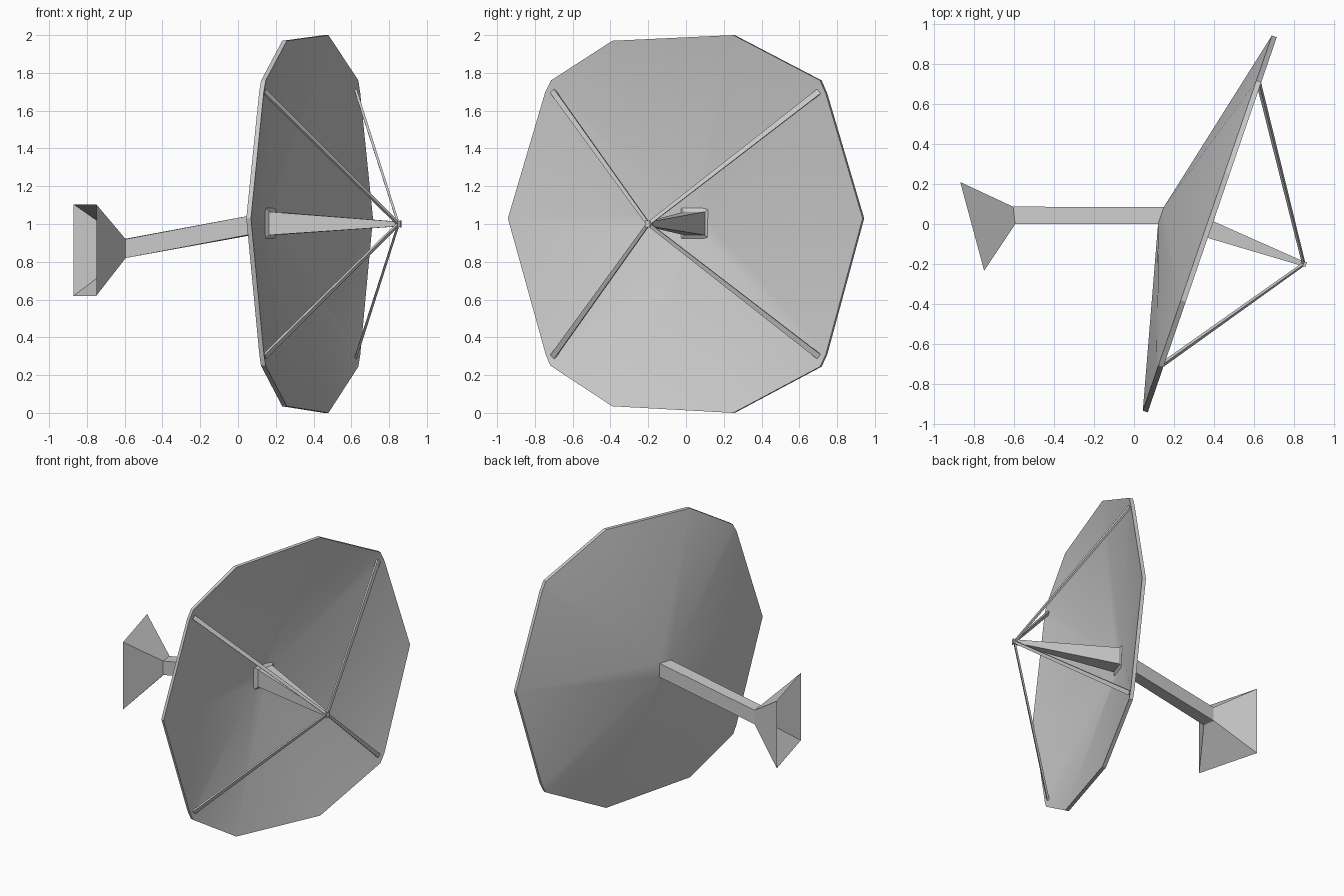
import bpy
from mathutils import Vector

if "Cube" in bpy.data.objects:
    bpy.data.objects.remove(bpy.data.objects["Cube"])

AXIS = Vector((0.9456, -0.3253, 0))    # direction the dish points
SIDE = Vector((0.3253, 0.9456, 0))
UP = Vector((0, 0, 1))


def make(name, verts, faces, smooth=False):
    me = bpy.data.meshes.new(name)
    me.from_pydata([tuple(v) for v in verts], [], faces)
    me.update()
    ob = bpy.data.objects.new(name, me)
    bpy.context.collection.objects.link(ob)
    if smooth:
        bpy.ops.object.select_all(action='DESELECT')
        ob.select_set(True)
        bpy.context.view_layer.objects.active = ob
        bpy.ops.object.shade_smooth_by_angle(angle=0.35)
    return ob


def square(center, side, up, half_w, half_h):
    c = Vector(center)
    return [c + side * (a * half_w) + up * (b * half_h)
            for a, b in ((-1, -1), (1, -1), (1, 1), (-1, 1))]


def loft(name, rings, start=True, end=True):
    """Join a chain of equal-sized rings; cap the ends if asked."""
    n = len(rings[0])
    verts = [v for r in rings for v in r]
    faces = [(k * n + i, k * n + (i + 1) % n, (k + 1) * n + (i + 1) % n, (k + 1) * n + i)
             for k in range(len(rings) - 1) for i in range(n)]
    if start:
        faces.append(tuple(reversed(range(n))))
    if end:
        faces.append(tuple(range(len(verts) - n, len(verts))))
    return make(name, verts, faces)


# Dish: irregular rim drawn down to a small square hub, front and back skins
rim_yz = [(0.25, 2.0), (-0.39, 1.97), (-0.715, 1.76), (-0.745, 1.70), (-0.943, 1.03),
          (-0.743, 0.31), (-0.718, 0.25), (-0.39, 0.035), (0.25, 0.0),
          (0.71, 0.245), (0.74, 0.31), (0.935, 1.03), (0.74, 1.69), (0.71, 1.76)]
N = len(rim_yz)
rim = [Vector((0.393 + 0.344 * y, y, z)) for y, z in rim_yz]
thick = AXIS * 0.026
hub_back = square((0.135, 0.043, 1.005), SIDE, UP, 0.045, 0.05)
hub_front = [v + thick for v in hub_back]
verts = rim + [v - thick for v in rim] + hub_front + hub_back


def corner(i):
    y, z = rim_yz[i]
    return {(0, 0): 0, (1, 0): 1, (1, 1): 2, (0, 1): 3}[(int(y > 0), int(z > 1))]


faces = [(2 * N, 2 * N + 1, 2 * N + 2, 2 * N + 3),
         (2 * N + 7, 2 * N + 6, 2 * N + 5, 2 * N + 4)]
for i in range(N):
    j = (i + 1) % N
    for off, hub in ((0, 2 * N), (N, 2 * N + 4)):
        a, b = hub + corner(i), hub + corner(j)
        f = [off + i, off + j, b] + ([a] if a != b else [])
        faces.append(tuple(f if off == 0 else reversed(f)))
    faces.append((j, i, N + i, N + j))
# flip so the front skin faces along the axis
dish = make("dish", verts, faces, smooth=True)
import bmesh
bm = bmesh.new()
bm.from_mesh(dish.data)
bmesh.ops.recalc_face_normals(bm, faces=bm.faces)
bm.to_mesh(dish.data)
bm.free()

# Support arm behind the dish, flaring into an open-backed mounting foot
foot_dir = Vector((-0.12, 0.445, 0)).normalized()
arm_end = square((-0.60, 0.043, 0.87), Vector((-0.12, 0.99, 0)), UP, 0.044, 0.05)
loft("support_arm", [arm_end, hub_back], start=False, end=False)
foot_end = square((-0.81, -0.012, 0.862), foot_dir, UP, 0.23, 0.242)
loft("mounting_foot", [foot_end, arm_end], start=False, end=False)

# Feed horn: stepped collar on the dish and a long tapering horn
tip = Vector((0.85, -0.2, 1.0))
base = Vector((0.17, 0.05, 1.003))
loft("horn_collar", [square(base - AXIS * 0.012, SIDE, UP, 0.083, 0.085),
                     square(base, SIDE, UP, 0.083, 0.085),
                     square(base + AXIS * 0.015, SIDE, UP, 0.058, 0.062)])
loft("feed_horn", [square(base + AXIS * 0.01, SIDE, UP, 0.058, 0.062),
                   square(tip - AXIS * 0.01, SIDE, UP, 0.012, 0.013)])
loft("feed_tip", [square(tip - AXIS * 0.012, SIDE, UP, 0.010, 0.012),
                  square(tip + AXIS * 0.012, SIDE, UP, 0.013, 0.018)])

# Four struts from the rim to the feed tip
for k, (y, z) in enumerate([(-0.70, 1.695), (0.695, 1.695), (-0.70, 0.305), (0.695, 0.305)]):
    start = Vector((0.388 + 0.344 * y, y, z))
    d = (tip - start).normalized()
    s = d.cross(AXIS).normalized()
    u = s.cross(d)
    loft(f"strut_{k + 1}", [square(start - d * 0.01, s, u, 0.015, 0.007),
                            square(tip, s, u, 0.009, 0.006)])
